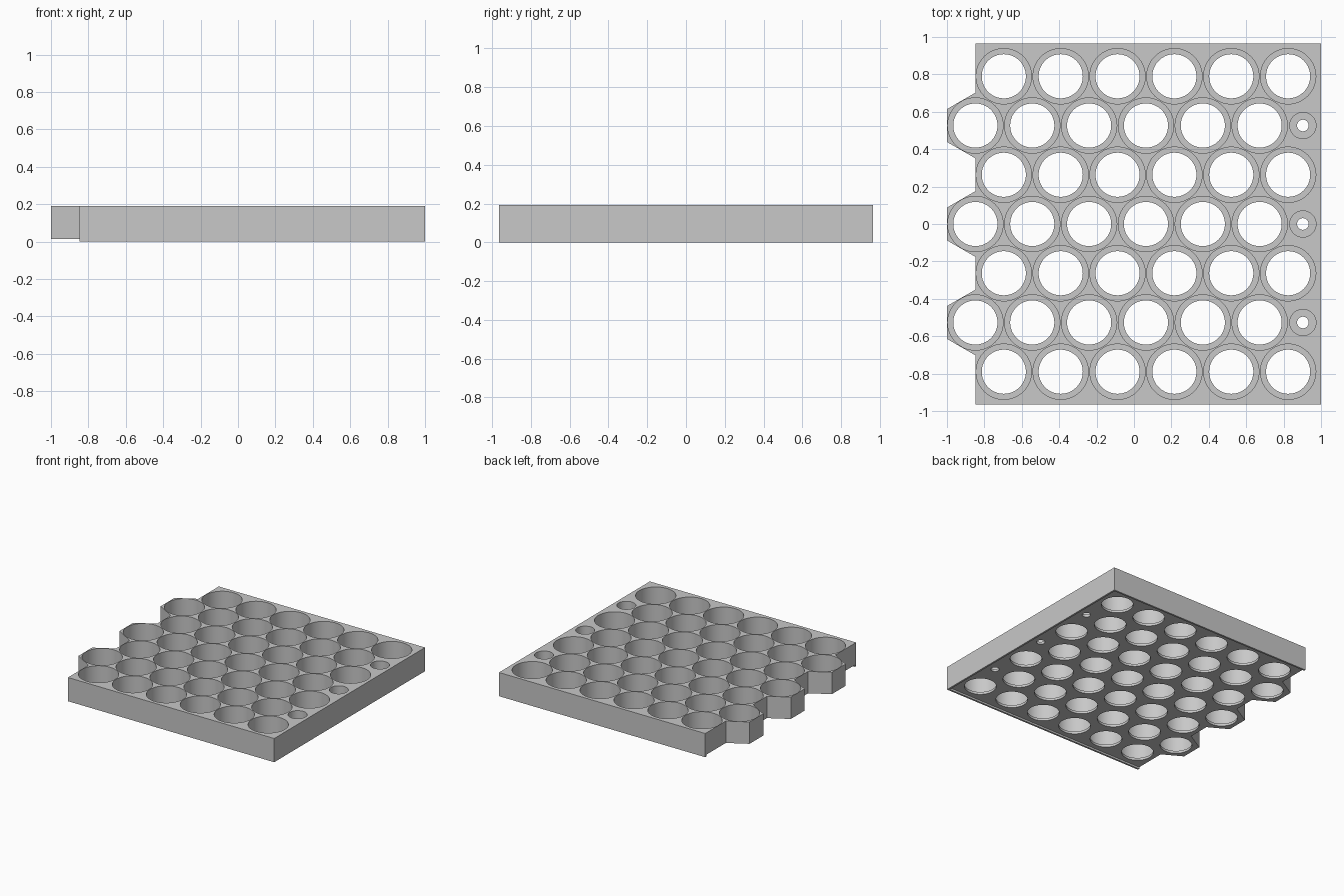
import bpy
import bmesh
from math import sqrt, radians
from mathutils import Matrix

if "Cube" in bpy.data.objects:
    bpy.data.objects.remove(bpy.data.objects["Cube"])

PITCH = 0.304
ROW = PITCH * sqrt(3) / 2
HEX = PITCH / sqrt(3)
TOP = 0.192
FLOOR = 0.035
RECESS = 0.015
EDGE_X, EDGE_Y = -0.848, 0.965


def make_object(name, bm):
    mesh = bpy.data.meshes.new(name)
    bmesh.ops.recalc_face_normals(bm, faces=bm.faces[:])
    bm.to_mesh(mesh)
    bm.free()
    obj = bpy.data.objects.new(name, mesh)
    bpy.context.collection.objects.link(obj)
    return obj


def cylinders(name, centres, radius, low, high):
    bm = bmesh.new()
    for x, y in centres:
        bmesh.ops.create_cone(bm, cap_ends=True, segments=64, radius1=radius,
                              radius2=radius, depth=high - low,
                              matrix=Matrix.Translation((x, y, (low + high) / 2)))
    return make_object(name, bm)


def cut(target, cutter):
    cutter.hide_render = True
    mod = target.modifiers.new(cutter.name, 'BOOLEAN')
    mod.operation = 'DIFFERENCE'
    mod.solver = 'EXACT'
    mod.object = cutter
    bpy.context.view_layer.objects.active = target
    bpy.ops.object.modifier_apply(modifier=mod.name)
    bpy.data.objects.remove(cutter)


# Tray block with half-hexagon tabs on one side
outline = [(EDGE_X, -EDGE_Y), (1, -EDGE_Y), (1, EDGE_Y), (EDGE_X, EDGE_Y)]
for row in (2, 0, -2):
    y = row * ROW
    outline += [(EDGE_X, y + HEX), (-1, y + HEX / 2),
                (-1, y - HEX / 2), (EDGE_X, y - HEX)]
bm = bmesh.new()
base = bm.faces.new([bm.verts.new((x, y, 0)) for x, y in outline])
side = bmesh.ops.extrude_face_region(bm, geom=[base])
bmesh.ops.translate(bm, vec=(0, 0, TOP),
                    verts=[v for v in side["geom"] if isinstance(v, bmesh.types.BMVert)])
tray = make_object("honeycomb_tray", bm)

# Shallow recess under the tray, open on the tab side
bm = bmesh.new()
bmesh.ops.create_cube(bm, size=1)
bmesh.ops.scale(bm, vec=(2.185, 2 * (EDGE_Y - RECESS), 2 * RECESS), verts=bm.verts[:])
bmesh.ops.translate(bm, vec=(-0.1075, 0, 0), verts=bm.verts[:])
cut(tray, make_object("recess_cutter", bm))

# Staggered pockets with a smaller opening through each floor
cells = [(EDGE_X + PITCH * (col + (row % 2) / 2), row * ROW)
         for row in range(-3, 4) for col in range(6)]
screws = [(0.903, row * ROW) for row in (-2, 0, 2)]
cut(tray, cylinders("pocket_cutter", cells, 0.148, FLOOR, 0.3))
cut(tray, cylinders("opening_cutter", cells, 0.118, -0.1, 0.1))

# Counterbored screw holes
cut(tray, cylinders("counterbore_cutter", screws, 0.07, FLOOR, 0.3))
cut(tray, cylinders("screw_hole_cutter", screws, 0.031, -0.1, 0.1))

# Plain grey plastic
grey = bpy.data.materials.new("grey_plastic")
grey.use_nodes = True
colour = (0.58, 0.58, 0.58, 1)
grey.diffuse_color = colour
grey.node_tree.nodes["Principled BSDF"].inputs["Base Color"].default_value = colour
tray.data.materials.clear()
tray.data.materials.append(grey)
for poly in tray.data.polygons:
    poly.material_index = 0

bpy.ops.object.select_all(action='DESELECT')
tray.select_set(True)
bpy.context.view_layer.objects.active = tray
bpy.ops.object.shade_smooth_by_angle(angle=radians(30))
